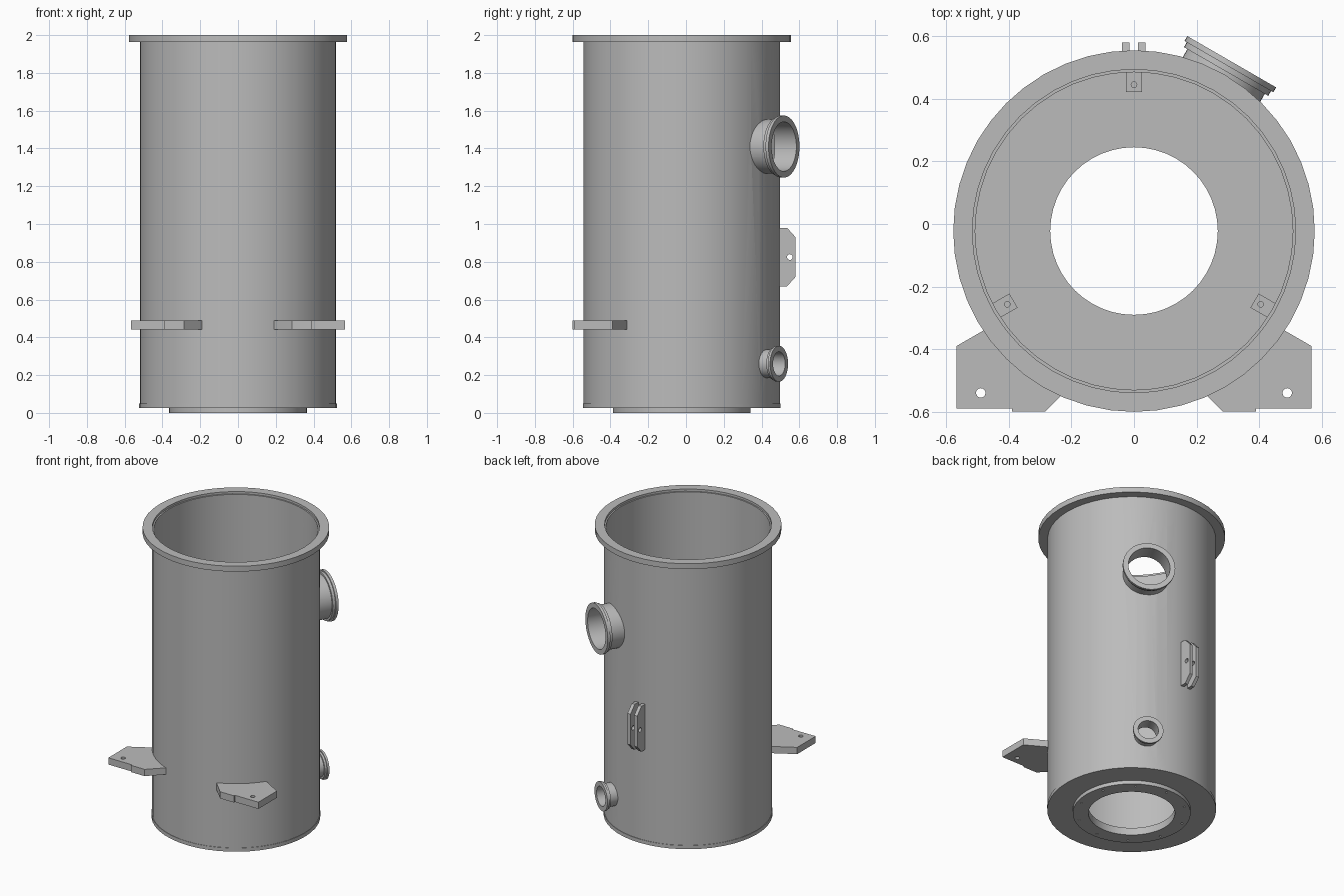
import bpy, bmesh, math
from mathutils import Matrix, Vector

if "Cube" in bpy.data.objects:
    bpy.data.objects.remove(bpy.data.objects["Cube"])

steel = bpy.data.materials.new("grey steel")
steel.use_nodes = True
grey = (0.5, 0.5, 0.5, 1)
steel.diffuse_color = grey
steel.node_tree.nodes["Principled BSDF"].inputs["Base Color"].default_value = grey

AXIS_Y = -0.0225
CENTRE = Matrix.Translation((0, AXIS_Y, 0))


def finish(name, bm, matrix=CENTRE):
    bmesh.ops.recalc_face_normals(bm, faces=bm.faces)
    bm.transform(matrix)
    mesh = bpy.data.meshes.new(name)
    bm.to_mesh(mesh)
    bm.free()
    mesh.materials.append(steel)
    obj = bpy.data.objects.new(name, mesh)
    bpy.context.collection.objects.link(obj)
    return obj


def ring(name, profile, matrix=CENTRE, sides=48):
    """Revolve a closed (radius, height) profile about the local z axis."""
    bm = bmesh.new()
    loops = []
    for i in range(sides):
        a = 2 * math.pi * i / sides
        loops.append([bm.verts.new((r * math.cos(a), r * math.sin(a), z)) for r, z in profile])
    n = len(profile)
    for i in range(sides):
        p, q = loops[i], loops[(i + 1) % sides]
        for j in range(n):
            k = (j + 1) % n
            bm.faces.new((p[j], q[j], q[k], p[k]))
    return finish(name, bm, matrix)


def tube(name, inner, outer, low, high):
    return ring(name, [(inner, low), (outer, low), (outer, high), (inner, high)])


def rod(radius, low, high, matrix, sides=32):
    bm = bmesh.new()
    bmesh.ops.create_cone(bm, cap_ends=True, segments=sides, radius1=radius, radius2=radius,
                          depth=high - low, matrix=Matrix.Translation((0, 0, (low + high) / 2)))
    cutter = finish("cutter", bm, matrix)
    cutter.hide_render = True
    return cutter


def plate(name, outline, low, high, matrix=Matrix()):
    """Extrude a flat outline along the local z axis."""
    bm = bmesh.new()
    face = bm.faces.new([bm.verts.new((x, y, low)) for x, y in outline])
    new = bmesh.ops.extrude_face_region(bm, geom=[face])["geom"]
    bmesh.ops.translate(bm, vec=(0, 0, high - low),
                        verts=[v for v in new if isinstance(v, bmesh.types.BMVert)])
    return finish(name, bm, matrix)


def cut(obj, *cutters):
    for c in cutters:
        mod = obj.modifiers.new("cut", 'BOOLEAN')
        mod.operation = 'DIFFERENCE'
        mod.solver = 'EXACT'
        mod.object = c
    bpy.context.view_layer.update()
    result = bpy.data.meshes.new_from_object(
        obj.evaluated_get(bpy.context.evaluated_depsgraph_get()))
    obj.modifiers.clear()
    obj.data = result
    for c in cutters:
        bpy.data.objects.remove(c)


# Vessel body
shell = tube("shell", 0.508, 0.52, 0.045, 1.985)
tube("top_flange", 0.517, 0.578, 1.963, 2.0)
tube("base_plate", 0.268, 0.523, 0.025, 0.05)
hub = tube("base_ring", 0.268, 0.365, 0.0, 0.026)
cut(hub, *[rod(0.007, -0.01, 0.015,
               CENTRE @ Matrix.Rotation(math.radians(36 * i + 18), 4, 'Z')
               @ Matrix.Translation((0.335, 0, 0)), 10) for i in range(10)])


# Flanged ports on the back left
def port(name, height, bore, neck, rim, reach, thick):
    out = Vector((0.5, math.sqrt(0.75), 0))
    m = Matrix.Translation((0, AXIS_Y, height)) @ out.to_track_quat('Z', 'Y').to_matrix().to_4x4()
    step = neck + (rim - neck) * 0.6
    body = ring(name, [(bore, 0.45), (neck, 0.45), (neck, reach - 2 * thick),
                       (step, reach - 2 * thick), (step, reach - thick), (rim, reach - thick),
                       (rim, reach), (bore, reach)], m)
    cut(body, rod(0.512, 0, 2, CENTRE, 48))
    cut(shell, rod((bore + neck) / 2, 0.3, 0.7, m))


port("upper_port", 1.41, 0.131, 0.143, 0.164, 0.625, 0.018)
port("lower_port", 0.26, 0.064, 0.075, 0.095, 0.595, 0.014)

# Pair of lifting lugs on the back; local x, y, z become world y, z, x
UPRIGHT = Matrix(((0, 0, 1, 0), (1, 0, 0, 0), (0, 1, 0, 0), (0, 0, 0, 1)))
lug_outline = [(0.488, 0.67), (0.535, 0.67), (0.58, 0.72), (0.58, 0.93), (0.535, 0.98), (0.488, 0.98)]
for name, x in (("right_lug", -0.038), ("left_lug", 0.013)):
    lug = plate(name, lug_outline, x, x + 0.023, UPRIGHT)
    cut(lug, rod(0.015, -0.1, 0.1, UPRIGHT @ Matrix.Translation((0.55, 0.825, 0)), 20))

# Mounting brackets at the front, mirrored, with an inner edge that follows the shell
arc = [(0.514 * math.cos(math.radians(a)), AXIS_Y + 0.514 * math.sin(math.radians(a)))
       for a in range(-68, -33, 5)]
bracket_outline = [(0.432, -0.312), (0.567, -0.39), (0.567, -0.59), (0.39, -0.59),
                   (0.39, -0.6), (0.285, -0.6), (0.19, -0.505)] + arc
for name, side in (("left_bracket", 1), ("right_bracket", -1)):
    bracket = plate(name, [(side * x, y) for x, y in bracket_outline], 0.442, 0.488)
    cut(bracket, rod(0.015, 0.3, 0.6, Matrix.Translation((side * 0.49, -0.54, 0)), 20))

# Three drilled tabs on the inner wall
for i in range(3):
    turn = CENTRE @ Matrix.Rotation(math.radians(90 + 120 * i), 4, 'Z')
    tab = plate("inner_tab_%d" % (i + 1),
                [(0.445, -0.026), (0.511, -0.026), (0.511, 0.026), (0.445, 0.026)], 0.6, 0.62, turn)
    cut(tab, rod(0.009, 0.5, 0.7, turn @ Matrix.Translation((0.468, 0, 0)), 16))

# Smooth round walls, sharp rims
bpy.ops.object.select_all(action='DESELECT')
for obj in bpy.context.scene.objects:
    if obj.type == 'MESH' and steel.name in obj.data.materials:
        obj.select_set(True)
        bpy.context.view_layer.objects.active = obj
bpy.ops.object.shade_smooth_by_angle(angle=math.radians(30))
